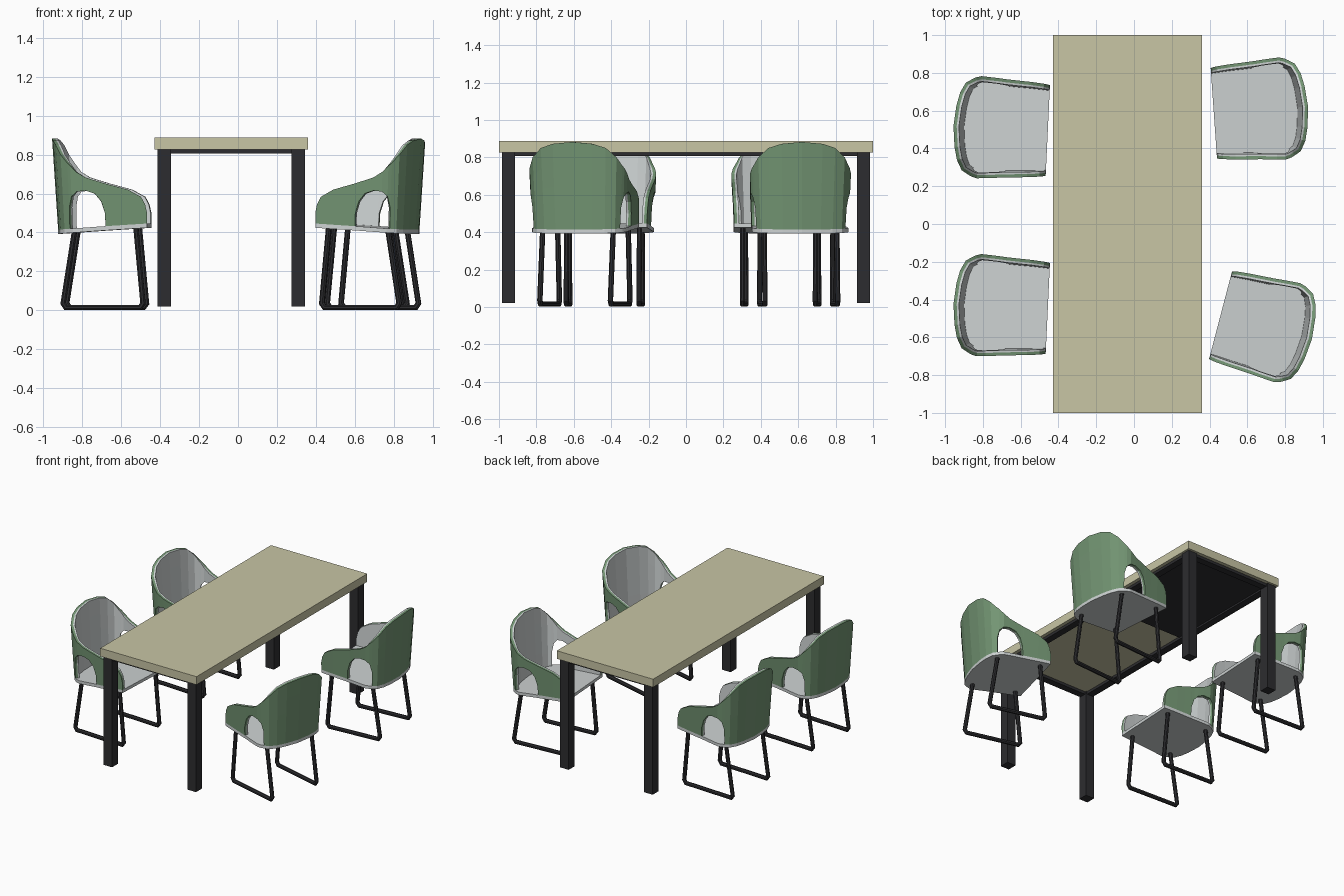
import bpy, bmesh, math
from mathutils import Vector, Matrix

if "Cube" in bpy.data.objects:
    bpy.data.objects.remove(bpy.data.objects["Cube"])


def material(name, rgb):
    m = bpy.data.materials.new(name)
    m.diffuse_color = (*[c ** 2.2 for c in rgb], 1)
    m.use_nodes = True
    m.node_tree.nodes["Principled BSDF"].inputs["Base Color"].default_value = m.diffuse_color
    return m


OLIVE = material("olive wood", (0.78, 0.77, 0.64))
GREEN = material("sage green", (0.45, 0.58, 0.45))
GREY = material("pale grey", (0.80, 0.82, 0.82))
DARK = material("dark metal", (0.19, 0.19, 0.20))


def make_mesh(name, bm, mat):
    bmesh.ops.recalc_face_normals(bm, faces=bm.faces)
    me = bpy.data.meshes.new(name)
    bm.to_mesh(me)
    bm.free()
    me.materials.append(mat)
    return me


def add(name, me, matrix=Matrix()):
    ob = bpy.data.objects.new(name, me)
    ob.matrix_world = matrix
    bpy.context.collection.objects.link(ob)


def box(name, mat, x0, x1, y0, y1, z0, z1):
    bm = bmesh.new()
    bmesh.ops.create_cube(bm, size=1)
    for v in bm.verts:
        v.co = Vector(((x0 + x1) / 2 + v.co.x * (x1 - x0),
                       (y0 + y1) / 2 + v.co.y * (y1 - y0),
                       (z0 + z1) / 2 + v.co.z * (z1 - z0)))
    add(name, make_mesh(name, bm, mat))


# Table: top, legs, thin under-frame and half underside panel
box("table_top", OLIVE, -0.43, 0.36, -1, 1, 0.827, 0.887)
X0, X1, Y, W = -0.415, 0.344, 0.983, 0.07
for i, x in enumerate((X0, X1 - W)):
    for j, y in enumerate((-Y, Y - W)):
        box(f"table_leg_{i}{j}", DARK, x, x + W, y, y + W, 0.02, 0.827)
    box(f"side_rail_{i}", DARK, x + 0.01, x + W - 0.01, -Y + W, Y - W, 0.807, 0.827)
for j, y in enumerate((-Y, Y - W)):
    box(f"end_rail_{j}", DARK, X0 + W, X1 - W, y + 0.01, y + W - 0.01, 0.807, 0.827)
box("underside_panel", DARK, X0 + 0.06, X1 - 0.06, 0.05, Y - 0.05, 0.82, 0.827)


# Chair, facing +x.  Columns of the shell: x, y, lower edge (0 = seat), upper edge
HALF = [(0.25, 0.255, 0, 0.50), (0.24, 0.256, 0, 0.545), (0.219, 0.258, 0, 0.583),
        (0.152, 0.263, 0, 0.62), (0.09, 0.266, 0, 0.637), (0.037, 0.269, 0, 0.651),
        (0.034, 0.269, 0.50, 0.652), (0.015, 0.27, 0.56, 0.658), (-0.02, 0.273, 0.60, 0.668),
        (-0.07, 0.276, 0.615, 0.683), (-0.12, 0.278, 0.61, 0.712), (-0.15, 0.268, 0.585, 0.742),
        (-0.165, 0.259, 0.53, 0.757), (-0.168, 0.257, 0, 0.76), (-0.2, 0.235, 0, 0.80),
        (-0.225, 0.18, 0, 0.85), (-0.24, 0.11, 0, 0.872), (-0.25, 0, 0, 0.882)]
COLS = HALF + [(x, -y, a, b) for x, y, a, b in HALF[-2::-1]]


def seat_z(x):
    return 0.43 + 0.064 * x


def place(x, y, z):
    """Flare the shell outward with height."""
    t = (z - 0.43) / 0.45
    back = max(0, min(1, -x / 0.25))
    return Vector((x + 0.03 * (1 - t) * back, y * (0.93 + 0.07 * t), z))


def shell_layer(name, d0, d1, mat, rows=4):
    bm = bmesh.new()
    rings = []
    for i, (x, y, a, b) in enumerate(COLS):
        p, q = COLS[max(i - 1, 0)], COLS[min(i + 1, len(COLS) - 1)]
        n = Vector((-(q[1] - p[1]), q[0] - p[0])).normalized()
        a = a or seat_z(x)
        ring = []
        for d, order in ((d0, range(rows + 1)), (d1, range(rows, -1, -1))):
            for k in order:
                ring.append(bm.verts.new(place(x + n.x * d, y + n.y * d, a + (b - a) * k / rows)))
        rings.append(ring)
    m = len(rings[0])
    for r, s in zip(rings, rings[1:]):
        for k in range(m):
            bm.faces.new((r[k], r[(k + 1) % m], s[(k + 1) % m], s[k]))
    # end caps at the arm tips
    for r in (rings[0], rings[-1]):
        for k in range(rows):
            bm.faces.new((r[k], r[k + 1], r[m - 2 - k], r[m - 1 - k]))
    return make_mesh(name, bm, mat)


def seat_mesh():
    bm = bmesh.new()
    loops = []
    for dz in (-0.022, 0):
        loops.append([bm.verts.new(place(x, y, seat_z(x)) + Vector((0, 0, dz)))
                      for x, y, a, b in COLS])
    for l in loops:
        bm.faces.new(l)
    n = len(COLS)
    for k in range(n):
        j = (k + 1) % n
        bm.faces.new((loops[0][k], loops[0][j], loops[1][j], loops[1][k]))
    return make_mesh("seat", bm, GREY)


def sled_mesh(r=0.0145, sides=8):
    """One U-shaped floor runner with its two uprights, swept with mitred corners."""
    path = [Vector(p) for p in ((-0.125, 0.41), (-0.184, 0.035), (-0.17, r),
                                (0.212, r), (0.227, 0.035), (0.19, 0.43))]
    bm = bmesh.new()
    rings = []
    for i, p in enumerate(path):
        d0 = (p - path[i - 1]).normalized() if i else (path[1] - p).normalized()
        d1 = (path[i + 1] - p).normalized() if i < len(path) - 1 else d0
        t = (d0 + d1).normalized()
        n = Vector((-t.y, t.x)) * (r / t.dot(d0))
        ring = []
        for k in range(sides):
            a = math.tau * (k + 0.5) / sides
            ring.append(bm.verts.new((p.x + n.x * math.cos(a), r * math.sin(a),
                                      p.y + n.y * math.cos(a))))
        rings.append(ring)
    for u, v in zip(rings, rings[1:]):
        for k in range(sides):
            j = (k + 1) % sides
            bm.faces.new((u[k], u[j], v[j], v[k]))
    bm.faces.new(rings[0])
    bm.faces.new(rings[-1])
    return make_mesh("sled_leg", bm, DARK)


outer = shell_layer("outer_shell", 0, 0.017, GREEN)
inner = shell_layer("inner_shell", 0.017, 0.029, GREY)
seat, sled = seat_mesh(), sled_mesh()

# Four chairs: x, y, heading in degrees
for i, (x, y, a) in enumerate(((-0.706, -0.435, -2.7), (-0.706, 0.507, -2.7),
                               (0.70, -0.546, 165.3), (0.672, 0.604, 184))):
    M = Matrix.Translation((x, y, 0)) @ Matrix.Rotation(math.radians(a), 4, 'Z')
    add(f"chair_{i}_outer_shell", outer, M)
    add(f"chair_{i}_inner_shell", inner, M)
    add(f"chair_{i}_seat", seat, M)
    for s in (-1, 1):
        add(f"chair_{i}_sled_leg_{'left' if s > 0 else 'right'}", sled,
            M @ Matrix.Translation((0, s * 0.195, 0)))
